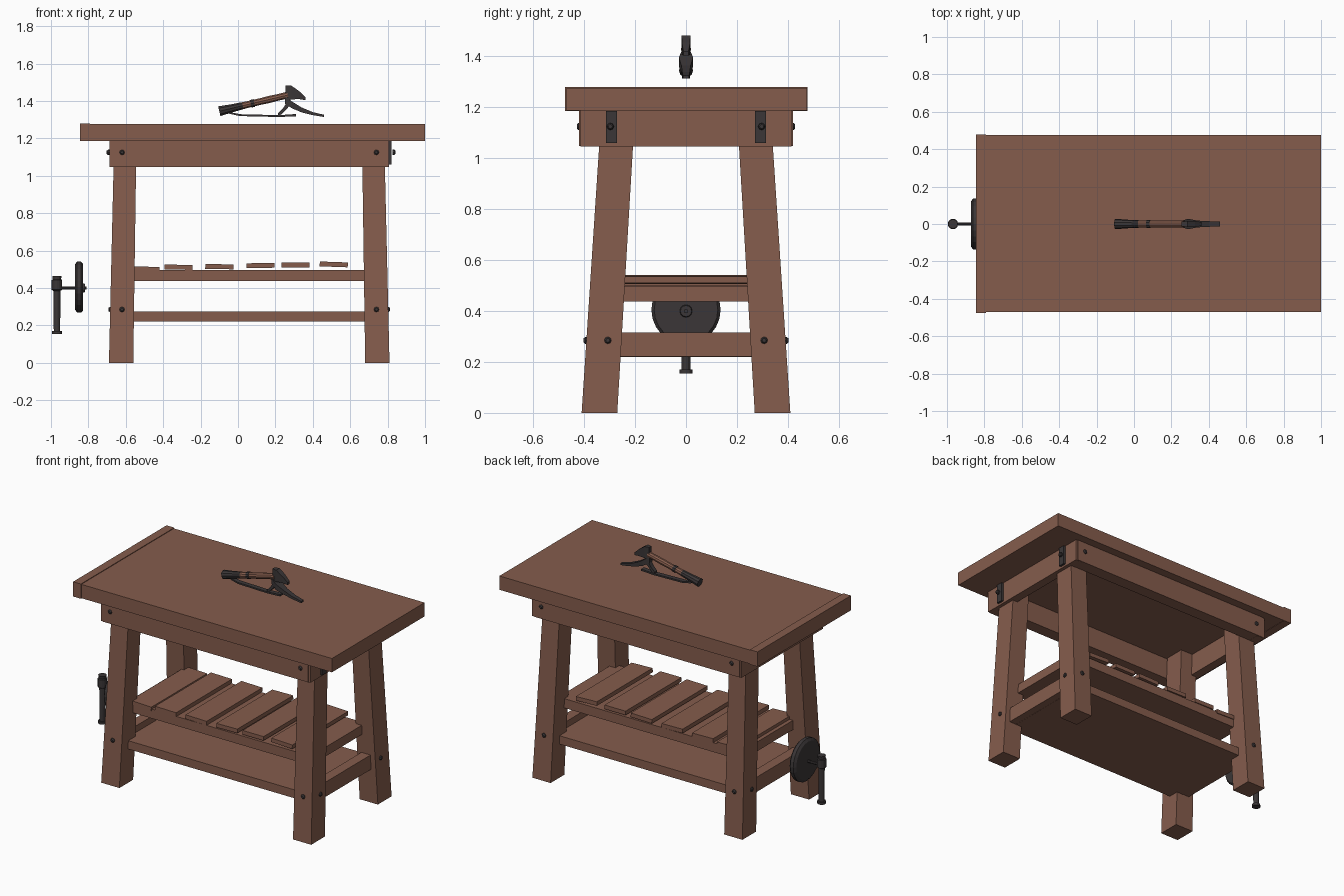
import bpy, bmesh, math
from mathutils import Vector, Matrix

if "Cube" in bpy.data.objects:
    bpy.data.objects.remove(bpy.data.objects["Cube"])


def material(name, rgb):
    m = bpy.data.materials.new(name)
    m.diffuse_color = (*rgb, 1)
    m.use_nodes = True
    m.node_tree.nodes["Principled BSDF"].inputs["Base Color"].default_value = m.diffuse_color
    return m


WOOD = material("brown wood", (0.235, 0.108, 0.073))
IRON = material("dark iron", (0.043, 0.037, 0.038))
CX = 0.06  # middle of the leg frame


def finish(name, bm, mat):
    bmesh.ops.recalc_face_normals(bm, faces=bm.faces)
    me = bpy.data.meshes.new(name)
    bm.to_mesh(me)
    bm.free()
    me.materials.append(mat)
    ob = bpy.data.objects.new(name, me)
    bpy.context.collection.objects.link(ob)
    return ob


def loft(name, rings, mat):
    """Skin a list of equal-length point rings and cap both ends."""
    bm = bmesh.new()
    vs = [[bm.verts.new(p) for p in r] for r in rings]
    n = len(vs[0])
    for a, b in zip(vs, vs[1:]):
        for i in range(n):
            bm.faces.new((a[i], a[(i + 1) % n], b[(i + 1) % n], b[i]))
    bm.faces.new(vs[0])
    bm.faces.new(vs[-1])
    return finish(name, bm, mat)


def rect(x0, x1, y0, y1, z):
    return [(x0, y0, z), (x1, y0, z), (x1, y1, z), (x0, y1, z)]


def box(name, x0, x1, y0, y1, z0, z1, mat=WOOD):
    return loft(name, [rect(x0, x1, y0, y1, z0), rect(x0, x1, y0, y1, z1)], mat)


def turned(name, start, end, profile, mat=IRON, n=12):
    """Round part along a line; profile = (fraction, radius) pairs."""
    a, d = Vector(start), Vector(end) - Vector(start)
    q = d.to_track_quat('Z', 'Y')
    rings = []
    for t, r in profile:
        rings.append([a + d * t + q @ Vector((r * math.cos(k * math.tau / n),
                      r * math.sin(k * math.tau / n), 0)) for k in range(n)])
    return loft(name, rings, mat)


def strip(name, pts, mat=IRON):
    """Bar in the xz plane; points = (x, z, half height, half width)."""
    return loft(name, [[(x, -w, z - h), (x, w, z - h), (x, w, z + h), (x, -w, z + h)]
                       for x, z, h, w in pts], mat)


# Table top with end board
box("table_top", -0.80, 1.0, -0.47, 0.475, 1.187, 1.276)
box("top_end_board", -0.845, -0.79, -0.475, 0.478, 1.185, 1.28)

# Aprons
for s, label in ((-1, "front"), (1, "back")):
    y0, y1 = sorted((s * 0.34, s * 0.42))
    box(label + "_apron", CX - 0.735, CX + 0.735, y0, y1, 1.048, 1.187)
for s, label in ((-1, "left"), (1, "right")):
    x0, x1 = sorted((CX + s * 0.69, CX + s * 0.748))
    box(label + "_apron", x0, x1, -0.415, 0.415, 1.047, 1.187)

# Splayed legs, with a bolt on each outer face at two heights
for sx in (-1, 1):
    for sy in (-1, 1):
        tag = ("left_" if sx < 0 else "right_") + ("front_" if sy < 0 else "back_")
        loft(tag + "leg", [
            rect(CX + sx * 0.62, CX + sx * 0.75, sy * 0.27, sy * 0.41, 0),
            rect(CX + sx * 0.603, CX + sx * 0.722, sy * 0.20, sy * 0.332, 1.187)], WOOD)
        dome = [(0, 0.014), (0.6, 0.014), (1, 0.008)]
        for z, yf, xf in ((0.285, 0.385, 0.735), (1.125, 0.412, 0.745)):
            x, y = CX + sx * 0.68, sy * 0.307
            turned(tag + "face_bolt", (x, sy * yf, z), (x, sy * (yf + 0.017), z), dome, n=8)
            xe = xf + (0.02 if sx > 0 and z > 1 else 0)
            ye = sy * 0.297 if z > 1 else y
            turned(tag + "side_bolt", (CX + sx * xe, ye, z),
                   (CX + sx * (xe + 0.018), ye, z), dome, n=8)

# Iron plates on the right end
for s in (-1, 1):
    y0, y1 = sorted((s * 0.272, s * 0.315))
    box("corner_plate", 0.80, 0.822, y0, y1, 1.06, 1.185, IRON)

# Lower shelf and its end stretchers
box("lower_shelf", -0.60, 0.72, -0.325, 0.325, 0.22, 0.274)
for s in (-1, 1):
    x0, x1 = sorted((CX + s * 0.645, CX + s * 0.71))
    box("end_stretcher", x0, x1, -0.30, 0.30, 0.221, 0.316)

# Upper shelf with loose slats
box("upper_shelf", -0.595, 0.715, -0.28, 0.28, 0.437, 0.497)
slats = [(-0.495, 0.501, -2), (-0.318, 0.511, -1), (-0.10, 0.514, -1),
         (0.12, 0.520, 1), (0.307, 0.523, 0), (0.512, 0.526, -2)]
for x, z, tilt in slats:
    ob = box("slat", -0.075, 0.075, -0.285, 0.285, -0.013, 0.013)
    ob.data.transform(Matrix.Translation((x, 0, z)) @ Matrix.Rotation(math.radians(-tilt), 4, 'Y'))

# Vise: disc, screw and crank handle
turned("vise_disc", (-0.872, 0, 0.405), (-0.828, 0, 0.405),
       [(0, 0.12), (0.25, 0.136), (0.75, 0.136), (1, 0.125)], n=24)
turned("vise_hub", (-0.84, 0, 0.40), (-0.818, 0, 0.40), [(0, 0.028), (1, 0.022)])
turned("vise_screw", (-0.96, 0, 0.40), (-0.81, 0, 0.40), [(0, 0.009), (1, 0.009)], n=8)
turned("vise_handle", (-0.968, 0, 0.155), (-0.968, 0, 0.465),
       [(0, 0.026), (0.05, 0.026), (0.05, 0.017), (0.74, 0.019), (0.76, 0.028),
        (0.93, 0.028), (0.94, 0.022), (1, 0.025)])

# Hand tool: banded handle, wedge head and sprung base
A, B = Vector((-0.10, 0, 1.345)), Vector((0.29, 0, 1.437))
bands = [("handle_grip", 0, 0.32, IRON, 0.028, 0.020), ("handle_rear", 0.32, 0.46, WOOD, 0.020, 0.019),
         ("handle_band", 0.46, 0.68, WOOD, 0.019, 0.020), ("handle_front", 0.68, 0.94, WOOD, 0.020, 0.019)]
for name, t0, t1, mat, r0, r1 in bands:
    turned(name, A.lerp(B, t0), A.lerp(B, t1), [(0, r0), (0.5, (r0 + r1) / 2 - 0.001), (1, r1)], mat, 10)
turned("handle_collar", A.lerp(B, 0.43), A.lerp(B, 0.48), [(0, 0.022), (1, 0.022)], n=10)
strip("tool_head", [(0.255, 1.44, 0.042, 0.012), (0.285, 1.445, 0.037, 0.017),
                    (0.325, 1.432, 0.022, 0.016), (0.362, 1.412, 0.008, 0.010)])
strip("tool_base", [(-0.045, 1.336, 0.005, 0.012), (0.01, 1.324, 0.005, 0.015),
                    (0.22, 1.319, 0.005, 0.015), (0.31, 1.324, 0.006, 0.014)])
strip("tool_front_arm", [(0.25, 1.405, 0.02, 0.016), (0.29, 1.378, 0.018, 0.028), (0.34, 1.352, 0.013, 0.018),
                         (0.40, 1.332, 0.008, 0.015), (0.46, 1.320, 0.006, 0.012)])
strip("tool_rear_arm", [(0.215, 1.325, 0.009, 0.012), (0.24, 1.347, 0.012, 0.014),
                        (0.272, 1.39, 0.02, 0.015)])
